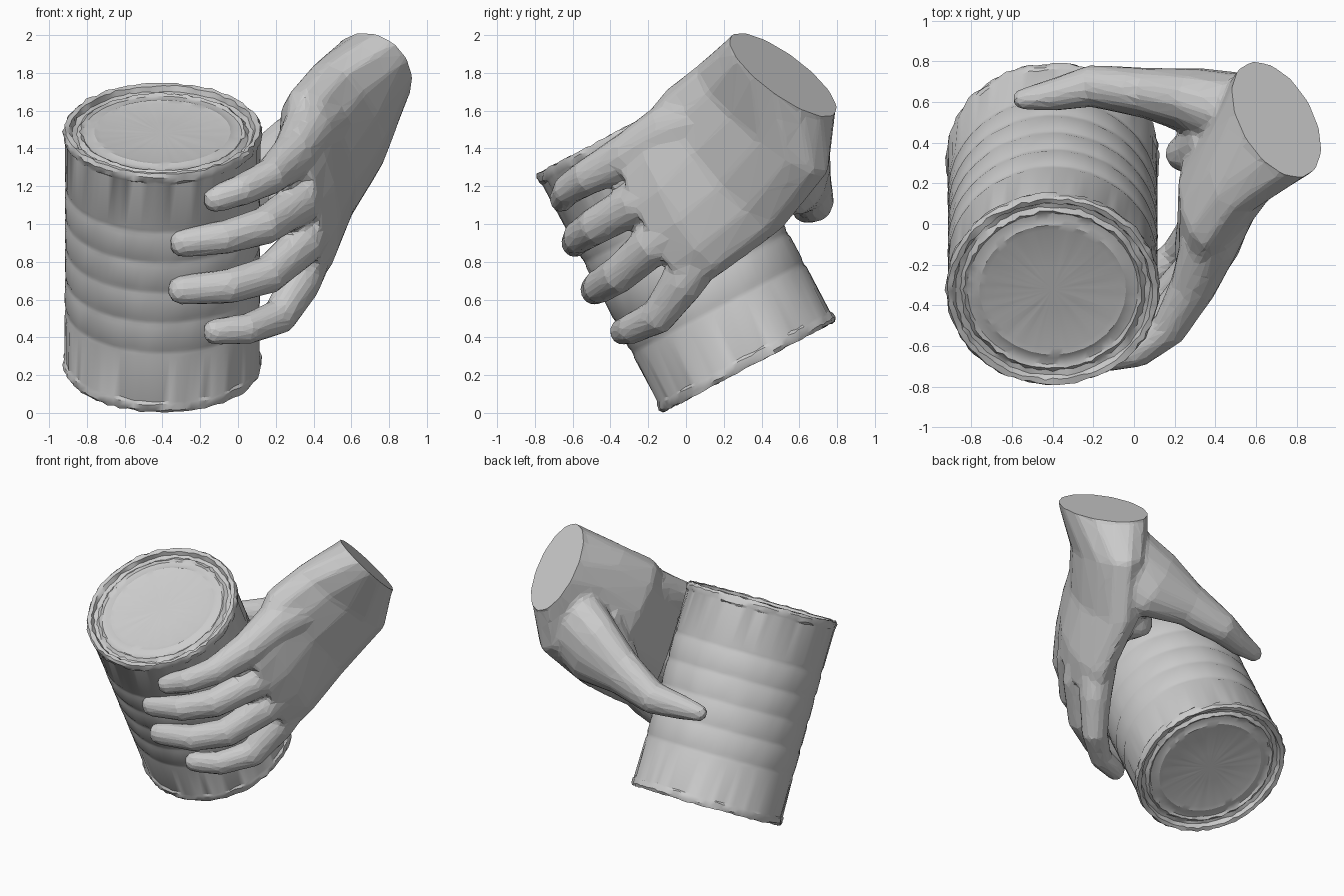
import bpy, bmesh, math, random
from mathutils import Vector, Matrix

if "Cube" in bpy.data.objects:
    bpy.data.objects.remove(bpy.data.objects["Cube"])

random.seed(4)


def add_object(name, bm):
    bmesh.ops.recalc_face_normals(bm, faces=bm.faces)
    mesh = bpy.data.meshes.new(name)
    bm.to_mesh(mesh)
    bm.free()
    ob = bpy.data.objects.new(name, mesh)
    bpy.context.collection.objects.link(ob)
    return ob


def loft(bm, rings):
    """Closed skin through rings of (centre, half-axis, half-axis)."""
    n = 14
    loops = []
    for c, u, v in rings:
        loops.append([bm.verts.new(c + u * math.cos(2 * math.pi * i / n) + v * math.sin(2 * math.pi * i / n))
                      for i in range(n)])
    for a, b in zip(loops, loops[1:]):
        for i in range(n):
            j = (i + 1) % n
            bm.faces.new((a[i], a[j], b[j], b[i]))
    bm.faces.new(loops[0])
    bm.faces.new(loops[-1])


def digit(bm, path):
    """Rounded finger along (x, y, z, radius) points, tip first; a fifth value sets the height."""
    pts = [Vector(p[:3]) for p in path]
    rad = [p[3] for p in path]
    tall = [p[-1] if len(p) > 4 else p[3] * 1.1 for p in path]
    out = (pts[0] - pts[1]).normalized()
    pts = [pts[0] + out * rad[0] * 0.95, pts[0] + out * rad[0] * 0.6] + pts
    tall = [tall[0] * 0.5, tall[0] * 0.85] + tall
    rad = [rad[0] * 0.5, rad[0] * 0.85] + rad
    rings = []
    for i, p in enumerate(pts):
        t = (pts[min(i + 1, len(pts) - 1)] - pts[max(i - 1, 0)]).normalized()
        u = t.cross(Vector((0, 0, 1))).normalized()
        v = t.cross(u)
        rings.append((p, u * rad[i], v * tall[i]))
    loft(bm, rings)


# Can: turned profile (radius, height) with rolled rims, ribs and stepped ends
def end_profile(s):
    return [(0.12, 0.688 * s), (0.33, 0.688 * s), (0.36, 0.694 * s), (0.385, 0.684 * s), (0.42, 0.684 * s),
            (0.435, 0.695 * s), (0.455, 0.678 * s), (0.48, 0.682 * s), (0.49, 0.71 * s),
            (0.515, 0.714 * s), (0.525, 0.695 * s), (0.523, 0.665 * s), (0.515, 0.652 * s)]


ribs = []
for k in range(5):
    z = -0.36 + k * 0.18
    ribs += [(0.516, z - 0.03), (0.511, z - 0.012), (0.511, z + 0.012), (0.516, z + 0.03)]
profile = end_profile(-1) + ribs + end_profile(1)[::-1]

bm = bmesh.new()
N = 84
loops = []
for r, z in profile:
    rough = 0.007 if abs(z) > 0.64 and r > 0.43 else 0.0015
    ring = []
    for i in range(N):
        a = 2 * math.pi * i / N
        q = r + random.uniform(-rough, rough)
        ring.append(bm.verts.new((q * math.cos(a), q * math.sin(a), z + random.uniform(-rough, rough) * 0.7)))
    loops.append(ring)
for a, b in zip(loops, loops[1:]):
    for i in range(N):
        j = (i + 1) % N
        bm.faces.new((a[i], a[j], b[j], b[i]))
for ring in (loops[0], loops[-1]):
    mid = bm.verts.new((0, 0, math.copysign(0.688, ring[0].co.z)))
    for i in range(N):
        bm.faces.new((ring[i], ring[(i + 1) % N], mid))
bm.transform(Matrix.Translation((-0.40, 0, 0.875)) @ Matrix.Rotation(0.486, 4, 'X'))
can = add_object("tin_can", bm)
bpy.context.view_layer.objects.active = can
can.select_set(True)
bpy.ops.object.shade_smooth_by_angle(angle=math.radians(30))
can.select_set(False)

# Palm and wrist: centre, half-width towards the index side, half-thickness towards the back
bm = bmesh.new()
palm = [((0.755, 0.58, 1.87), (0.03, -0.27, 0.21), (0.22, -0.10, -0.06)),
        ((0.70, 0.51, 1.79), (0.03, -0.27, 0.21), (0.22, -0.10, -0.06)),
        ((0.57, 0.41, 1.56), (-0.09, -0.34, 0.29), (0.19, -0.10, -0.06)),
        ((0.42, 0.20, 1.34), (-0.07, -0.31, 0.37), (0.19, -0.09, -0.05)),
        ((0.375, -0.02, 1.14), (-0.05, -0.22, 0.40), (0.155, -0.08, -0.04)),
        ((0.32, -0.16, 1.02), (-0.03, -0.20, 0.38), (0.12, -0.07, -0.03))]
loft(bm, [tuple(map(Vector, r)) for r in palm])

# Fingers, thumb with its web, and the thumb-side heel of the palm, each tip to base
digits = [
    [(-0.12, -0.66, 1.13, 0.066), (0.02, -0.63, 1.18, 0.078), (0.17, -0.52, 1.25, 0.09),
     (0.29, -0.31, 1.36, 0.115), (0.37, -0.10, 1.48, 0.145), (0.45, 0.12, 1.55, 0.17)],
    [(-0.29, -0.59, 0.90, 0.072), (-0.07, -0.57, 0.93, 0.083), (0.14, -0.48, 0.99, 0.094),
     (0.32, -0.27, 1.11, 0.108), (0.42, -0.03, 1.22, 0.12)],
    [(-0.30, -0.49, 0.65, 0.072), (-0.05, -0.46, 0.67, 0.086), (0.16, -0.36, 0.73, 0.094),
     (0.34, -0.18, 0.89, 0.108), (0.43, 0.03, 1.05, 0.12)],
    [(-0.12, -0.34, 0.43, 0.066), (0.05, -0.29, 0.445, 0.076), (0.22, -0.15, 0.51, 0.09),
     (0.325, -0.02, 0.69, 0.11), (0.39, 0.10, 0.88, 0.125)],
    [(-0.54, 0.615, 1.075, 0.056), (-0.40, 0.635, 1.09, 0.08), (-0.21, 0.68, 1.12, 0.105),
     (0.06, 0.645, 1.22, 0.125, 0.17), (0.32, 0.60, 1.30, 0.17, 0.28), (0.57, 0.53, 1.45, 0.21, 0.28)],
    [(0.29, 0.36, 1.12, 0.11, 0.15), (0.36, 0.38, 1.22, 0.16, 0.17), (0.46, 0.42, 1.42, 0.18)],
]
for d in digits:
    digit(bm, d)
hand = add_object("hand", bm)

# Fuse the parts into one skin and reduce it to coarse facets
m = hand.modifiers.new("fuse", 'REMESH')
m.mode = 'VOXEL'
m.voxel_size = 0.016
m = hand.modifiers.new("soften", 'SMOOTH')
m.factor = 0.5
m.iterations = 12
m = hand.modifiers.new("coarsen", 'DECIMATE')
m.ratio = 0.05
dg = bpy.context.evaluated_depsgraph_get()
mesh = bpy.data.meshes.new_from_object(hand.evaluated_get(dg))
hand.modifiers.clear()
hand.data = mesh

# Flat cut across the wrist
bm = bmesh.new()
bm.from_mesh(mesh)
cut = bmesh.ops.bisect_plane(bm, geom=bm.verts[:] + bm.edges[:] + bm.faces[:], dist=1e-5,
                             plane_co=(0.70, 0.515, 1.79), plane_no=(0.45, 0.585, 0.67), clear_outer=True)
edges = [e for e in cut['geom_cut'] if isinstance(e, bmesh.types.BMEdge)]
bmesh.ops.holes_fill(bm, edges=edges, sides=0)
bmesh.ops.recalc_face_normals(bm, faces=bm.faces)
for f in bm.faces:
    f.smooth = False
bm.to_mesh(mesh)
bm.free()
